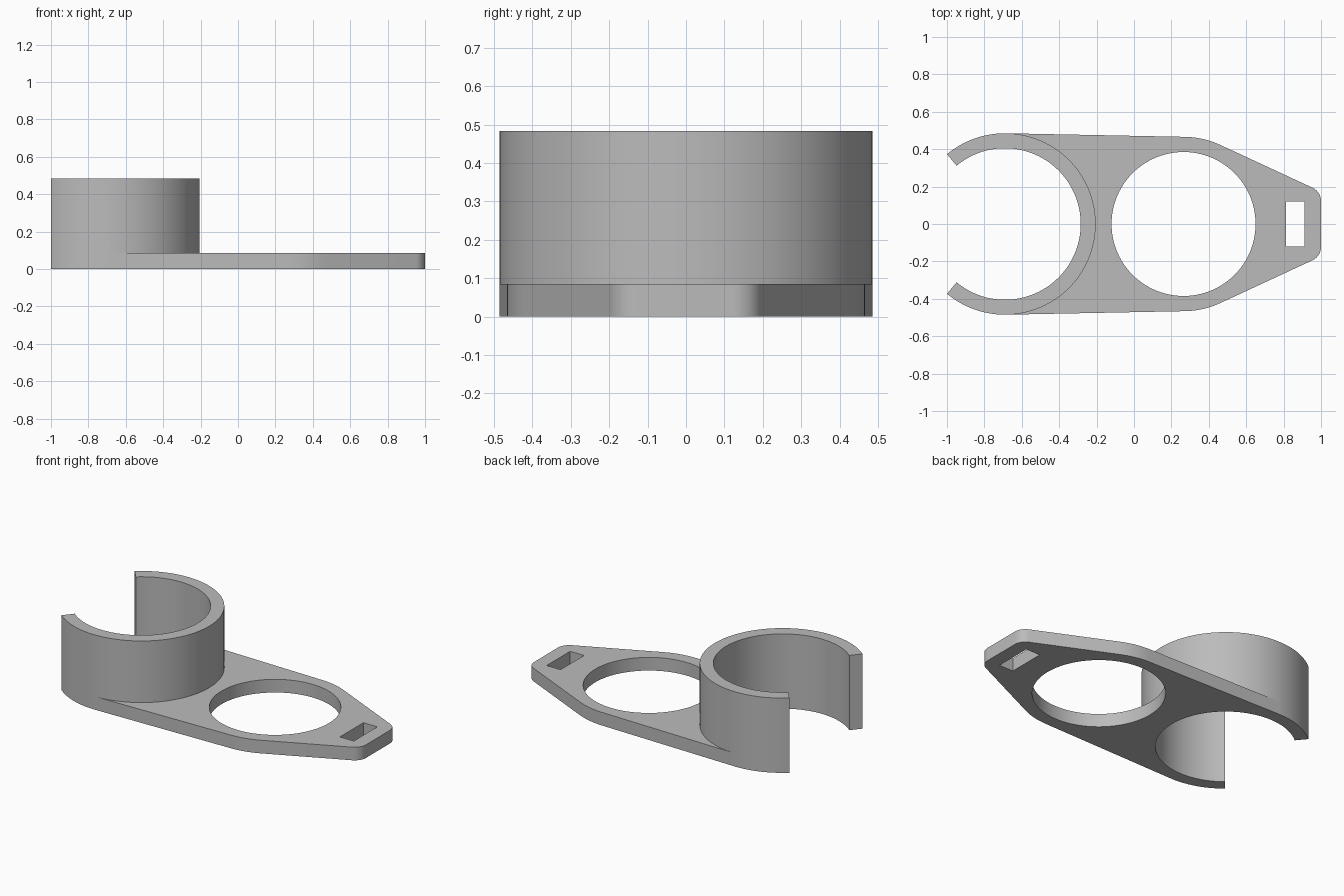
import bpy, bmesh
from math import acos, atan2, cos, sin, pi, radians, hypot

cube = bpy.data.objects.get("Cube")
if cube:
    bpy.data.objects.remove(cube, do_unlink=True)

RING_X, RING_OUT, RING_IN, RING_H = -0.69, 0.485, 0.405, 0.483
HOLE_X, HOLE_R, LOBE_R = 0.265, 0.385, 0.466
TIP_X, TIP_Y, TIP_R = 0.92, 0.122, 0.08
PLATE_H = 0.085

grey = bpy.data.materials.new("plain grey")
grey.use_nodes = True
colour = (0.5, 0.5, 0.5, 1)
grey.diffuse_color = colour
grey.node_tree.nodes["Principled BSDF"].inputs["Base Color"].default_value = colour


def arc(cx, cy, r, start, end, steps):
    angles = [start + (end - start) * i / steps for i in range(steps + 1)]
    return [(cx + r * cos(a), cy + r * sin(a)) for a in angles]


def prism(name, outline, z0, z1):
    """Extrude a counter-clockwise outline from z0 to z1."""
    bm = bmesh.new()
    base = bm.faces.new([bm.verts.new((x, y, z0)) for x, y in outline])
    top = bmesh.ops.extrude_face_region(bm, geom=[base])["geom"]
    bmesh.ops.translate(bm, vec=(0, 0, z1 - z0),
                        verts=[v for v in top if isinstance(v, bmesh.types.BMVert)])
    bmesh.ops.recalc_face_normals(bm, faces=bm.faces)
    mesh = bpy.data.meshes.new(name)
    bm.to_mesh(mesh)
    bm.free()
    mesh.materials.append(grey)
    obj = bpy.data.objects.new(name, mesh)
    bpy.context.collection.objects.link(obj)
    return obj


def combine(target, tool, operation):
    mod = target.modifiers.new(operation.lower(), 'BOOLEAN')
    mod.operation, mod.solver, mod.object = operation, 'EXACT', tool
    bpy.context.view_layer.objects.active = target
    bpy.ops.object.modifier_apply(modifier=mod.name)
    bpy.data.objects.remove(tool, do_unlink=True)


# Tangent directions between the ring, the middle lobe and the tip corners
side = acos((RING_OUT - LOBE_R) / (HOLE_X - RING_X))
taper = (atan2(TIP_Y, TIP_X - HOLE_X)
         + acos((LOBE_R - TIP_R) / hypot(TIP_X - HOLE_X, TIP_Y)))

# Flat plate: upper half outline, mirrored, closed inside the ring wall
upper = (arc(TIP_X, TIP_Y, TIP_R, 0, taper, 12)
         + arc(HOLE_X, 0, LOBE_R, taper, side, 12)
         + [(RING_X + RING_OUT * cos(side), RING_OUT * sin(side))])
lower = [(x, -y) for x, y in reversed(upper)]
mid_wall = arc(RING_X, 0, (RING_OUT + RING_IN) / 2, side, -side, 48)
holder = prism("bracket", upper + mid_wall + lower, 0, PLATE_H)

# Round opening and strap slot
combine(holder, prism("round_cutter", arc(HOLE_X, 0, HOLE_R, 0, 2 * pi, 96)[:-1], -1, 1), 'DIFFERENCE')
slot = [(0.812, -0.12), (0.912, -0.12), (0.912, 0.12), (0.812, 0.12)]
combine(holder, prism("slot_cutter", slot, -1, 1), 'DIFFERENCE')

# Tall open ring
gap = radians(129.7)
ring = prism("open_ring", arc(RING_X, 0, RING_OUT, -gap, gap, 90)
             + arc(RING_X, 0, RING_IN, gap, -gap, 90), 0, RING_H)
combine(holder, ring, 'UNION')

# Smooth curved walls, crisp rims
bpy.ops.object.select_all(action='DESELECT')
holder.select_set(True)
bpy.context.view_layer.objects.active = holder
bpy.ops.object.shade_smooth_by_angle(angle=radians(30))
